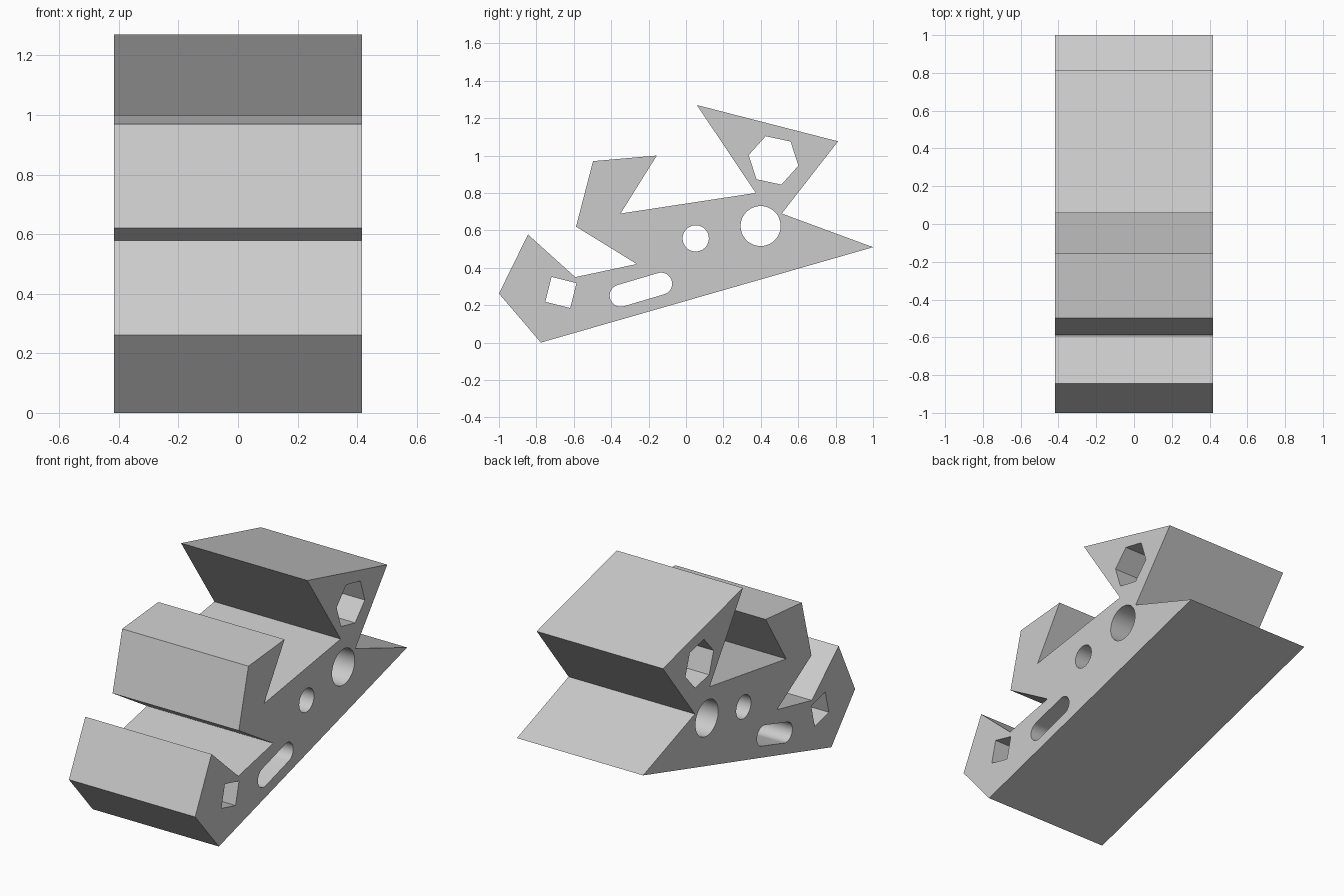
import bpy
import bmesh
from math import cos, sin, pi, radians, atan2

cube = bpy.data.objects.get("Cube")
if cube:
    bpy.data.objects.remove(cube, do_unlink=True)

HALF_WIDTH = 0.417


def arc(centre, radius, start, sweep, steps):
    """Points along an arc in the side plane (y, z)."""
    return [(centre[0] + radius * cos(start + sweep * i / steps),
             centre[1] + radius * sin(start + sweep * i / steps))
            for i in range(steps + 1)]


def polygon(centre, radius, sides, angle=0):
    return arc(centre, radius, radians(angle), 2 * pi, sides)[:-1]


def slot(a, b, radius):
    tilt = atan2(b[1] - a[1], b[0] - a[0])
    return (arc(b, radius, tilt - pi / 2, pi, 16)
            + arc(a, radius, tilt + pi / 2, pi, 16))


# Side outline of the block
outline = [
    (-0.776, 0), (1, 0.51), (0.512, 0.69), (0.813, 1.076), (0.058, 1.27),
    (0.373, 0.80), (-0.35, 0.69), (-0.156, 1.0), (-0.497, 0.97),
    (-0.588, 0.62), (-0.263, 0.42), (-0.592, 0.35), (-0.845, 0.578),
    (-1, 0.262),
]

# Holes running right through the width
holes = [
    polygon((-0.669, 0.268), 0.097, 4, 31),
    polygon((0.468, 0.974), 0.136, 6, 48),
    polygon((0.399, 0.623), 0.107, 48),
    polygon((0.052, 0.557), 0.07, 48),
    slot((-0.349, 0.251), (-0.133, 0.315), 0.059),
]

# Fill the outline around the holes, then extrude across the width
bm = bmesh.new()
for loop in [outline] + holes:
    verts = [bm.verts.new((-HALF_WIDTH, y, z)) for y, z in loop]
    for i, v in enumerate(verts):
        bm.edges.new((verts[i - 1], v))
bmesh.ops.triangle_fill(bm, edges=bm.edges[:], use_beauty=True,
                        normal=(-1, 0, 0))
side = bmesh.ops.extrude_face_region(bm, geom=bm.faces[:],
                                     use_keep_orig=True)
moved = [g for g in side["geom"] if isinstance(g, bmesh.types.BMVert)]
bmesh.ops.translate(bm, verts=moved, vec=(2 * HALF_WIDTH, 0, 0))
bmesh.ops.recalc_face_normals(bm, faces=bm.faces[:])

mesh = bpy.data.meshes.new("notched_block")
bm.to_mesh(mesh)
bm.free()
block = bpy.data.objects.new("notched_block", mesh)
bpy.context.collection.objects.link(block)

# Single plain grey
grey = bpy.data.materials.new("light_grey")
grey.use_nodes = True
colour = (0.6, 0.6, 0.6, 1)
grey.diffuse_color = colour
grey.node_tree.nodes["Principled BSDF"].inputs["Base Color"].default_value = colour
mesh.materials.append(grey)

# Smooth round holes, crisp flat faces
bpy.ops.object.select_all(action="DESELECT")
block.select_set(True)
bpy.context.view_layer.objects.active = block
bpy.ops.object.shade_smooth_by_angle(angle=radians(30))
